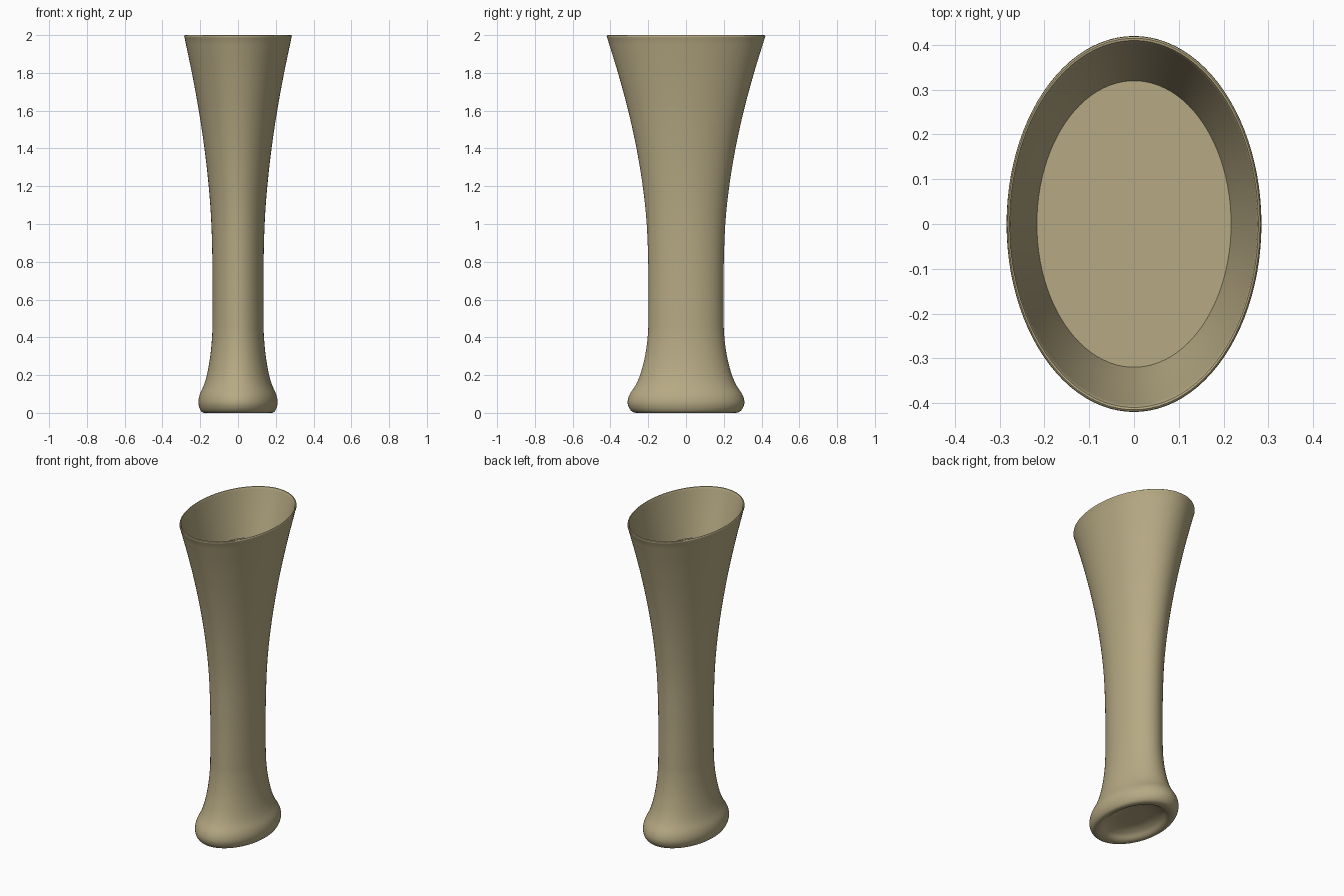
import bpy, bmesh, math
from mathutils import Vector

cube = bpy.data.objects.get("Cube")
if cube:
    bpy.data.objects.remove(cube, do_unlink=True)

SEGMENTS = 96
OVAL = 0.678          # width of the oval compared with its depth

clay = bpy.data.materials.new("tan clay")
clay.use_nodes = True
COLOUR = (0.47, 0.40, 0.23, 1)
clay.diffuse_color = COLOUR
clay.node_tree.nodes["Principled BSDF"].inputs["Base Color"].default_value = COLOUR


def smooth_curve(points, steps=5):
    """Catmull-Rom curve through (radius, height) points."""
    pts = [Vector(p) for p in points]
    pts = [2 * pts[0] - pts[1]] + pts + [2 * pts[-1] - pts[-2]]
    out = []
    for a, b, c, d in zip(pts, pts[1:], pts[2:], pts[3:]):
        for i in range(steps):
            t = i / steps
            out.append(0.5 * (2 * b + (c - a) * t + (2 * a - 5 * b + 4 * c - d) * t ** 2
                              + (3 * b - a - 3 * c + d) * t ** 3))
    return out + [pts[-2]]


def oval_lathe(name, profile):
    """Turn a profile round z, squeezed to an oval; zero radius closes it."""
    bm = bmesh.new()
    rings = []
    for r, z in profile:
        if r < 1e-4:
            rings.append([bm.verts.new((0, 0, z))] * SEGMENTS)
        else:
            angles = [2 * math.pi * i / SEGMENTS for i in range(SEGMENTS)]
            rings.append([bm.verts.new((r * OVAL * math.cos(a), r * math.sin(a), z))
                          for a in angles])
    for low, high in zip(rings, rings[1:]):
        for i in range(SEGMENTS):
            j = (i + 1) % SEGMENTS
            corners = list(dict.fromkeys((low[i], low[j], high[j], high[i])))
            bm.faces.new(corners)
    bmesh.ops.recalc_face_normals(bm, faces=bm.faces)
    mesh = bpy.data.meshes.new(name)
    bm.to_mesh(mesh)
    bm.free()
    obj = bpy.data.objects.new(name, mesh)
    bpy.context.collection.objects.link(obj)
    mesh.materials.append(clay)
    bpy.ops.object.select_all(action='DESELECT')
    obj.select_set(True)
    bpy.context.view_layer.objects.active = obj
    bpy.ops.object.shade_smooth_by_angle(angle=math.radians(40))
    return obj


# Hollow under the foot, rounded foot and flaring wall
outside = smooth_curve([
    (0, 0.05), (0.12, 0.047), (0.19, 0.03), (0.23, 0.006), (0.26, 0),
    (0.285, 0.007), (0.303, 0.03), (0.309, 0.06), (0.298, 0.098), (0.265, 0.15),
    (0.24, 0.21), (0.217, 0.3), (0.203, 0.4), (0.199, 0.5), (0.199, 0.75),
    (0.208, 1.0), (0.229, 1.2), (0.262, 1.4), (0.306, 1.6), (0.36, 1.8),
    (0.417, 1.985)])

# Thin rounded lip, inner wall and flat inner floor
lip = [(0.42, 1.99), (0.419, 1.997), (0.415, 2.0), (0.41, 1.999), (0.406, 1.993)]
inside = [(0.404, 1.985), (0.347, 1.805), (0.32, 1.715), (0, 1.715)]

oval_lathe("vase", [tuple(p) for p in outside] + lip + inside)
